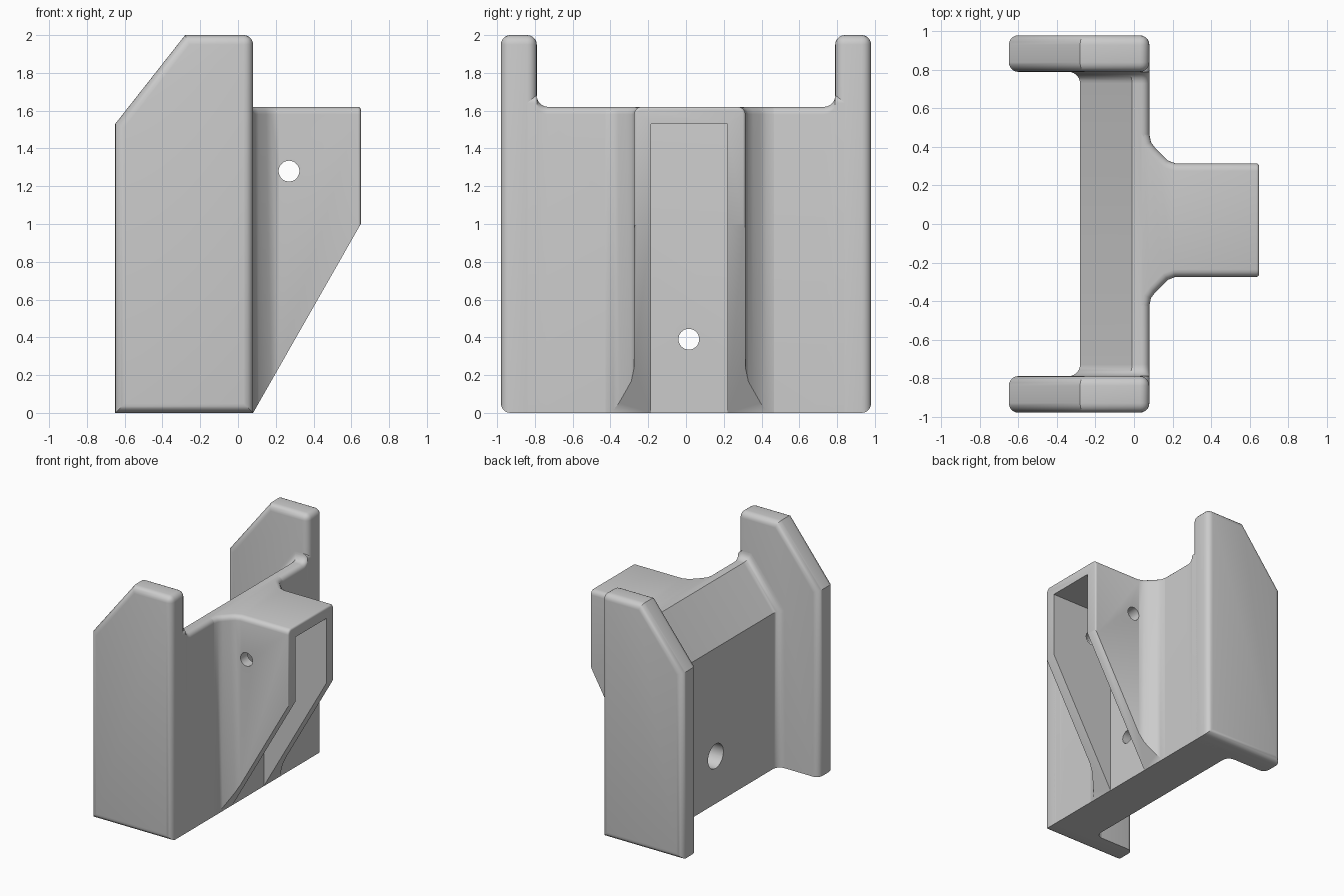
import bpy, bmesh, math
from mathutils import Vector

if "Cube" in bpy.data.objects:
    bpy.data.objects.remove(bpy.data.objects["Cube"], do_unlink=True)

GREY = bpy.data.materials.new("plain grey")
GREY.use_nodes = True
GREY.diffuse_color = (0.6, 0.6, 0.6, 1)
GREY.node_tree.nodes["Principled BSDF"].inputs["Base Color"].default_value = (0.6, 0.6, 0.6, 1)

FRONT, BACK, TOP, HEIGHT = 0.08, -0.28, 1.62, 2.0
CHEEK_IN, CHEEK_OUT, CHEEK_BACK = 0.79, 0.98, -0.65
SLOPE = 1.27
STEM_Y, STEM_HALF, STEM_END = 0.02, 0.295, 0.65


def loft(rings):
    """Skin a list of equal closed rings and cap both ends."""
    bm = bmesh.new()
    loops = [[bm.verts.new(p) for p in ring] for ring in rings]
    n = len(loops[0])
    for a, b in zip(loops, loops[1:]):
        for i in range(n):
            j = (i + 1) % n
            bm.faces.new((a[i], a[j], b[j], b[i]))
    bm.faces.new(loops[0])
    bm.faces.new(loops[-1])
    bmesh.ops.recalc_face_normals(bm, faces=bm.faces)
    return bm


def round_edges(bm, rule, size, segments=4):
    edges = [e for e in bm.edges if rule(e.verts[0].co, e.verts[1].co)]
    bmesh.ops.bevel(bm, geom=edges, offset=size, segments=segments,
                    profile=0.5, affect='EDGES', clamp_overlap=True)


def finish(bm, name):
    bmesh.ops.recalc_face_normals(bm, faces=bm.faces)
    mesh = bpy.data.meshes.new(name)
    bm.to_mesh(mesh)
    bm.free()
    mesh.materials.append(GREY)
    obj = bpy.data.objects.new(name, mesh)
    bpy.context.collection.objects.link(obj)
    return obj


def cut(obj, cutter):
    cutter.hide_render = True
    cutter.hide_set(True)
    mod = obj.modifiers.new("cut", 'BOOLEAN')
    mod.operation, mod.solver, mod.object = 'DIFFERENCE', 'EXACT', cutter
    bpy.context.view_layer.objects.active = obj
    bpy.ops.object.modifier_apply(modifier=mod.name)
    bpy.data.objects.remove(cutter, do_unlink=True)


def rod(axis, start, end, a, b, radius):
    """Cylinder cutter along x or y, centred at a, b on the other two axes."""
    def ring(t):
        pts = []
        for k in range(32):
            u = a + radius * math.cos(k * math.tau / 32)
            v = b + radius * math.sin(k * math.tau / 32)
            pts.append((t, u, v) if axis == 'x' else (u, t, v))
        return pts
    return finish(loft([ring(start), ring(end)]), "hole_cutter")


# Side cheeks: thick plates with a sloped upper back corner
outline = [(FRONT, 0), (FRONT, HEIGHT), (-0.28, HEIGHT), (CHEEK_BACK, 1.53), (CHEEK_BACK, 0)]


def cheek_edge(p, q):
    if abs(p.y - q.y) > 0.01:
        return p.x > 0 and p.z > 1.9
    inner_bottom = abs(p.y) < 0.9 and max(p.z, q.z) < 0.01
    return not inner_bottom


for side, name in ((1, "left_cheek"), (-1, "right_cheek")):
    cheek = loft([[(x, side * y, z) for x, z in outline] for y in (CHEEK_IN, CHEEK_OUT)])
    round_edges(cheek, cheek_edge, 0.05, 5)
    finish(cheek, name)


# Cross plate: sloped back top, swelling into fillets where it meets the cheeks
def plate_ring(y, d):
    r = 0.04
    pts = [(FRONT, 0)]
    for k in range(6):
        t = k * math.pi / 10
        pts.append((FRONT - r + r * math.cos(t), TOP + d - r + r * math.sin(t)))
    pts += [(-0.01 - 0.485 * d, TOP + d),
            (BACK - d, TOP - 0.27 * SLOPE + 0.346 * d), (BACK - d, 0)]
    return [(x, y, z) for x, z in pts]


fillet = 0.06
stations = [(CHEEK_IN - fillet + fillet * math.sin(t), fillet * (1 - math.cos(t)))
            for t in (k * math.pi / 12 for k in range(7))] + [(0.86, fillet)]
rings = [plate_ring(-y, d) for y, d in reversed(stations)]
rings += [plate_ring(y, d) for y, d in stations]
plate = finish(loft(rings), "cross_plate")
cut(plate, rod('x', -1, 1, 0.015, 0.39, 0.055))
cut(plate, rod('x', -1, -0.08, 0.015, 0.39, 0.1))

# Stem: flared block with a raked underside, hollowed by a slot
flare = [(0.04, 0.15), (FRONT, 0.15), (0.088, 0.11), (0.11, 0.08),
         (0.15, 0.04), (0.175, 0.015), (0.215, 0), (STEM_END, 0)]
plan = [(x, STEM_Y + STEM_HALF + w) for x, w in flare]
plan += [(x, STEM_Y - STEM_HALF - w) for x, w in reversed(flare)]
stem = loft([[(x, y, z) for x, y in plan] for z in (0, TOP)])


def top_rim(p, q):
    x_low, x_high = sorted((p.x, q.x))
    return min(p.z, q.z) > TOP - 0.01 and x_low > 0.07 and x_high - x_low > 0.001


def end_rim(p, q):
    return min(p.x, q.x) > STEM_END - 0.001 and max(p.z, q.z) > TOP - 0.1


round_edges(stem, top_rim, 0.04)
round_edges(stem, end_rim, 0.015, 3)
rake = Vector((1.0, 0, -(STEM_END - FRONT)))
result = bmesh.ops.bisect_plane(stem, geom=stem.verts[:] + stem.edges[:] + stem.faces[:],
                                plane_co=(FRONT, 0, 0), plane_no=rake, clear_outer=True)
rim = [e for e in result["geom_cut"] if isinstance(e, bmesh.types.BMEdge)]
bmesh.ops.holes_fill(stem, edges=[e for e in stem.edges if e.is_boundary], sides=0)
stem_obj = finish(stem, "stem")

slot = loft([[(x, y, z) for x, z in ((0, -1), (1, -1), (1, 1.53), (0, 1.53))]
             for y in (-0.185, 0.22)])
cut(stem_obj, finish(slot, "slot_cutter"))
cut(stem_obj, rod('y', -1, 1, 0.27, 1.28, 0.055))

# Smooth the rounded edges while keeping the corners crisp
for obj in bpy.context.scene.objects:
    if obj.type == 'MESH':
        bpy.ops.object.select_all(action='DESELECT')
        obj.select_set(True)
        bpy.context.view_layer.objects.active = obj
        bpy.ops.object.shade_smooth_by_angle(angle=math.radians(35))
